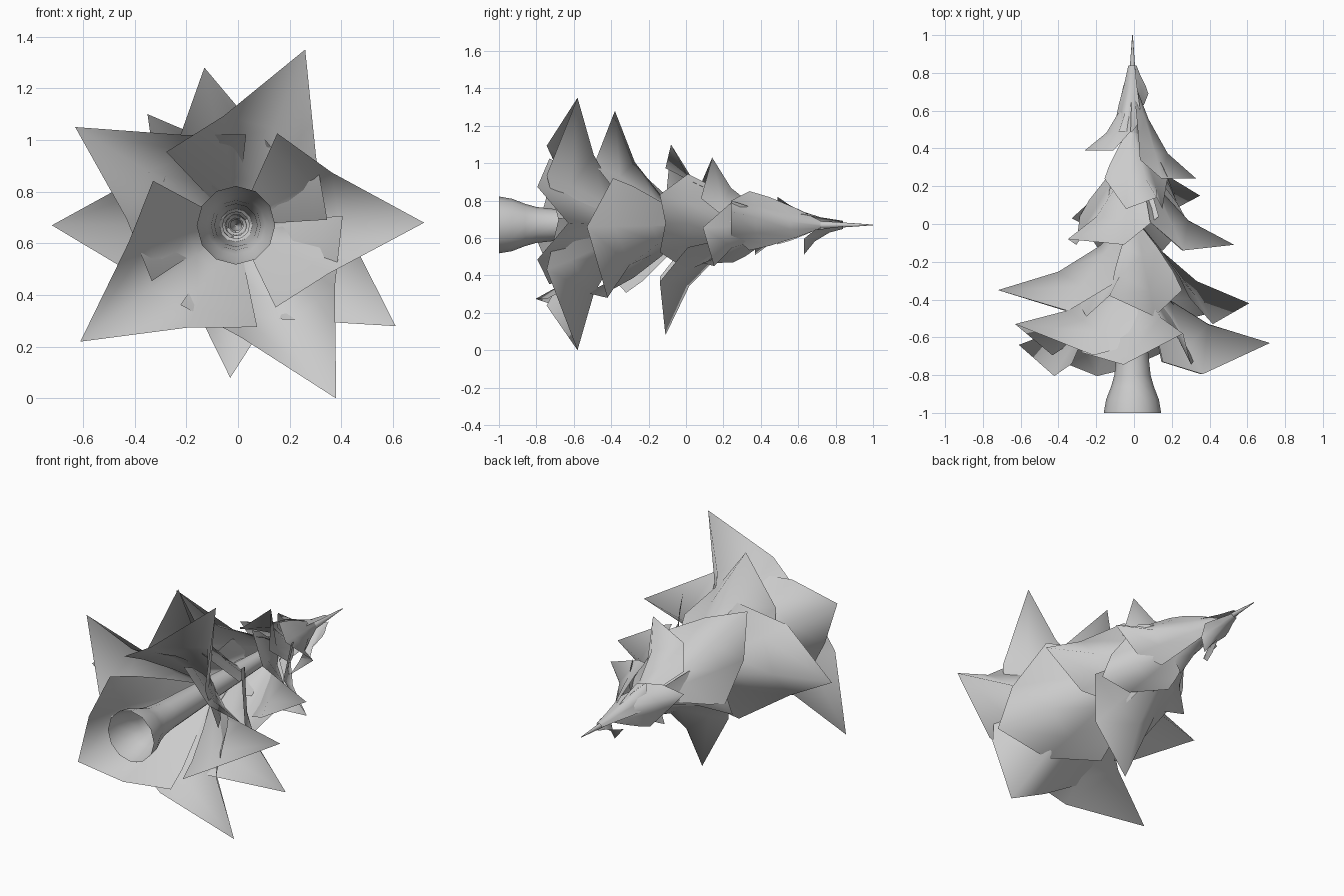
import bpy, bmesh
from math import sin, cos, pi, radians, atan2, hypot

if "Cube" in bpy.data.objects:
    bpy.data.objects.remove(bpy.data.objects["Cube"])

CX, CZ = -0.008, 0.67   # tree axis runs along y through this point


def make_object(name, rows, closed=False):
    """Skin a list of equal-length point rows into a smooth sheet."""
    bm = bmesh.new()
    grid = [[bm.verts.new(p) for p in row] for row in rows]
    n = len(rows[0])
    for a, b in zip(grid, grid[1:]):
        for i in range(n if closed else n - 1):
            j = (i + 1) % n
            bm.faces.new((a[i], b[i], b[j], a[j]))
    for f in bm.faces:
        f.smooth = True
    me = bpy.data.meshes.new(name)
    bm.to_mesh(me)
    bm.free()
    ob = bpy.data.objects.new(name, me)
    bpy.context.collection.objects.link(ob)
    return ob


def polar(angle, r, y):
    return (CX + r * cos(angle), y, CZ + r * sin(angle))


# trunk: open, flared at the foot and tapering into the thin top spike
trunk_profile = [(-1.0, .152), (-.93, .14), (-.86, .113), (-.8, .096), (-.68, .083),
                 (-.3, .065), (.1, .048), (.5, .032), (.8, .016), (1.0, .002)]
make_object("trunk", [[polar(2 * pi * i / 12, r, y) for i in range(12)]
                      for y, r in trunk_profile], closed=True)


def leaf(name, tip, y_top, droop, lift, spread):
    """One wide bough: pointed tip, raised ridge, drooping sides, outer corners."""
    x, y, z = tip
    a0, R = atan2(z - CZ, x - CX), hypot(x - CX, z - CZ)
    # columns: (angle share, rim radius, rim height, middle radius)
    cols = [(-1, .51, lift, .42), (-.43, .57, -droop, .45), (0, 1, 0, .55),
            (.43, .57, -droop, .45), (1, .51, lift, .42)]
    rows = [[], [], [], []]
    for s, rim_r, dy, mid_r in cols:
        a = a0 + radians(spread) * s
        skew = 1 + .05 * s
        yr = y + dy
        rows[0].append(polar(a, .022 + .04 * max(0, .5 - y_top), y_top))
        rows[1].append(polar(a, .25 * R * skew, yr + .66 * (y_top - yr)))
        rows[2].append(polar(a, mid_r * R * skew, yr + .28 * (y_top - yr)))
        rows[3].append(polar(a, rim_r * R * skew, yr))
    make_object(name, rows)


# boughs, from the lowest tier to the crown:
# top height, side droop, corner lift, spread, tips
tiers = [
    (-.27, .165, -.10, 65, [(.72, -.63, .68), (.26, -.58, 1.35), (-.63, -.53, 1.05),
                            (-.61, -.64, .22), (.38, -.58, 0)]),
    (.0, .11, .03, 72, [(-.72, -.35, .67), (.61, -.42, .28), (-.13, -.38, 1.28)]),
    (.35, .03, .12, 70, [(-.35, -.08, 1.10), (-.03, -.11, .08), (.53, -.11, .68)]),
    (.50, .06, .10, 66, [(.35, .15, .45), (-.33, .03, .52), (.12, .14, 1.03)]),
    (.72, .0, .10, 66, [(.33, .24, .74), (-.26, .39, .76), (-.02, .37, .51)]),
    (.84, .0, .06, 60, [(-.08, .49, .82), (.03, .63, .51)]),
]
for t, (y_top, droop, lift, spread, tips) in enumerate(tiers, 1):
    for k, tip in enumerate(tips, 1):
        leaf(f"bough_tier_{t}_{k}", tip, y_top, droop, lift, spread)
